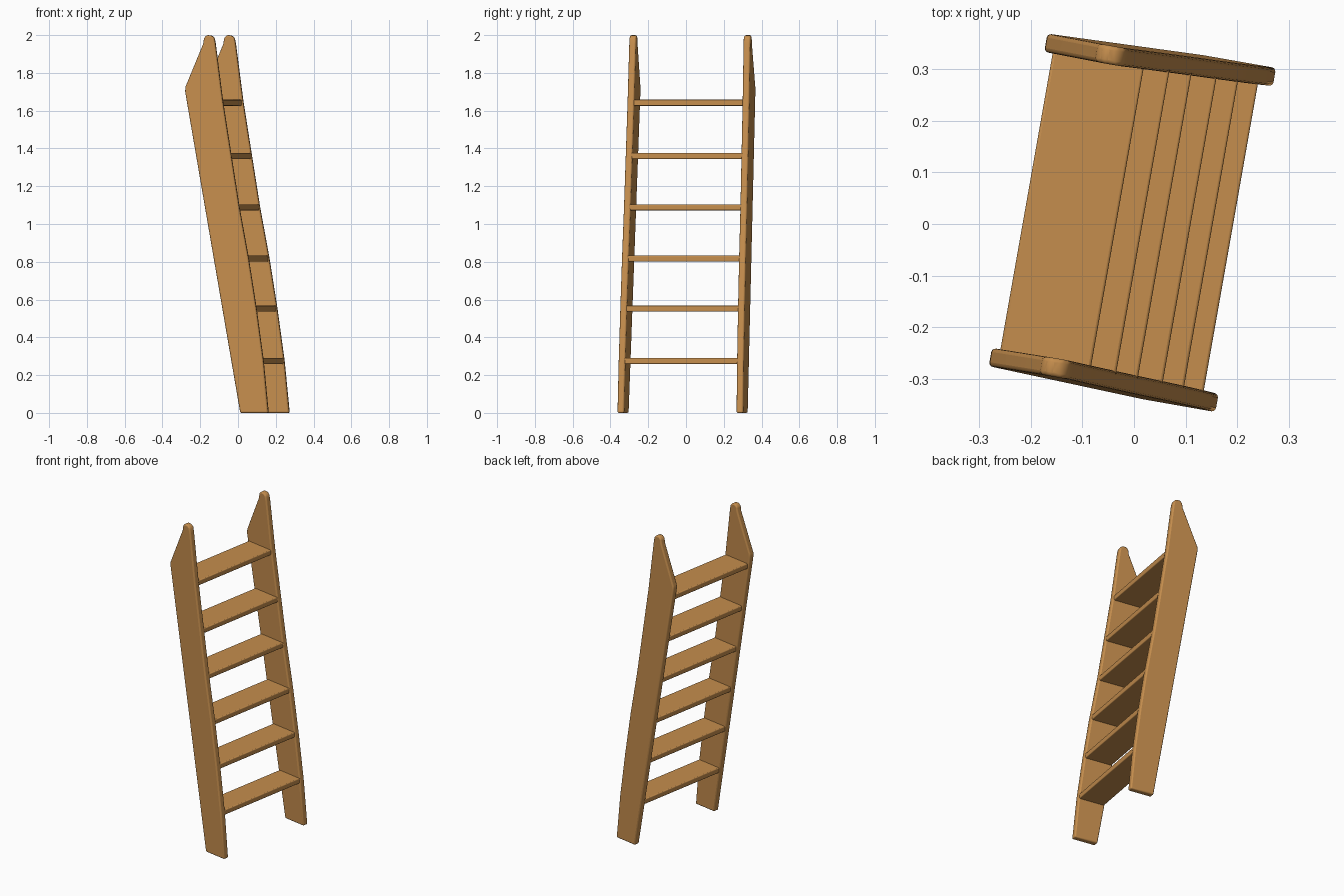
import bpy, bmesh, math
from mathutils import Matrix

if "Cube" in bpy.data.objects:
    bpy.data.objects.remove(bpy.data.objects["Cube"])

wood = bpy.data.materials.new("warm wood")
wood.diffuse_color = (0.56, 0.27, 0.075, 1)
wood.use_nodes = True
wood.node_tree.nodes["Principled BSDF"].inputs["Base Color"].default_value = wood.diffuse_color

# whole ladder is turned about z by ten degrees
TURN = Matrix.Rotation(math.radians(-10), 4, 'Z')
MID = 0.007  # sideways centre of the ladder


def half_width(z):
    # rails flare slightly toward the floor
    return 0.320 - 0.0065 * z


def prism(name, side_a, side_b, bevel):
    """Solid between two matching outlines, with rounded edges."""
    bm = bmesh.new()
    a = [bm.verts.new(p) for p in side_a]
    b = [bm.verts.new(p) for p in side_b]
    n = len(a)
    bm.faces.new(a)
    bm.faces.new(b[::-1])
    for i in range(n):
        j = (i + 1) % n
        bm.faces.new((a[j], a[i], b[i], b[j]))
    bmesh.ops.transform(bm, matrix=TURN, verts=bm.verts)
    bmesh.ops.recalc_face_normals(bm, faces=bm.faces)
    me = bpy.data.meshes.new(name)
    bm.to_mesh(me)
    bm.free()
    me.materials.append(wood)
    ob = bpy.data.objects.new(name, me)
    bpy.context.collection.objects.link(ob)
    m = ob.modifiers.new("rounded edges", 'BEVEL')
    m.width = bevel
    m.segments = 3
    m.limit_method = 'ANGLE'
    m.angle_limit = math.radians(35)
    bpy.ops.object.select_all(action='DESELECT')
    ob.select_set(True)
    bpy.context.view_layer.objects.active = ob
    bpy.ops.object.shade_smooth_by_angle(angle=math.radians(40))
    return ob


# side rails: slanted plank with a pointed, rounded tip
outline = [(0.069, 0), (-0.229, 1.70), (-0.228, 1.725), (-0.132, 1.955),
           (-0.128, 1.985), (-0.113, 2.0), (-0.088, 1.998), (-0.074, 1.985),
           (-0.068, 1.955), (-0.028, 1.65), (0.018, 1.36), (0.061, 1.09),
           (0.111, 0.82), (0.154, 0.55), (0.192, 0.275), (0.219, 0)]
T = 0.018
for name, s in (("left_rail", -1), ("right_rail", 1)):
    prism(name,
          [(u, MID + s * (half_width(z) - T), z) for u, z in outline],
          [(u, MID + s * (half_width(z) + T), z) for u, z in outline], 0.008)

# treads: flat boards spanning the full depth of the rails
treads = [(0.275, 0.189), (0.552, 0.150), (0.817, 0.108),
          (1.088, 0.059), (1.360, 0.016), (1.642, -0.034)]
for k, (z, front) in enumerate(treads):
    back = 0.069 - 0.175 * z + 0.006
    h = 0.016
    w = half_width(z)
    sec = [(back, z - h), (front, z - h), (front, z + h), (back, z + h)]
    prism("tread_%d" % (k + 1),
          [(u, MID - w, zz) for u, zz in sec],
          [(u, MID + w, zz) for u, zz in sec], 0.005)
